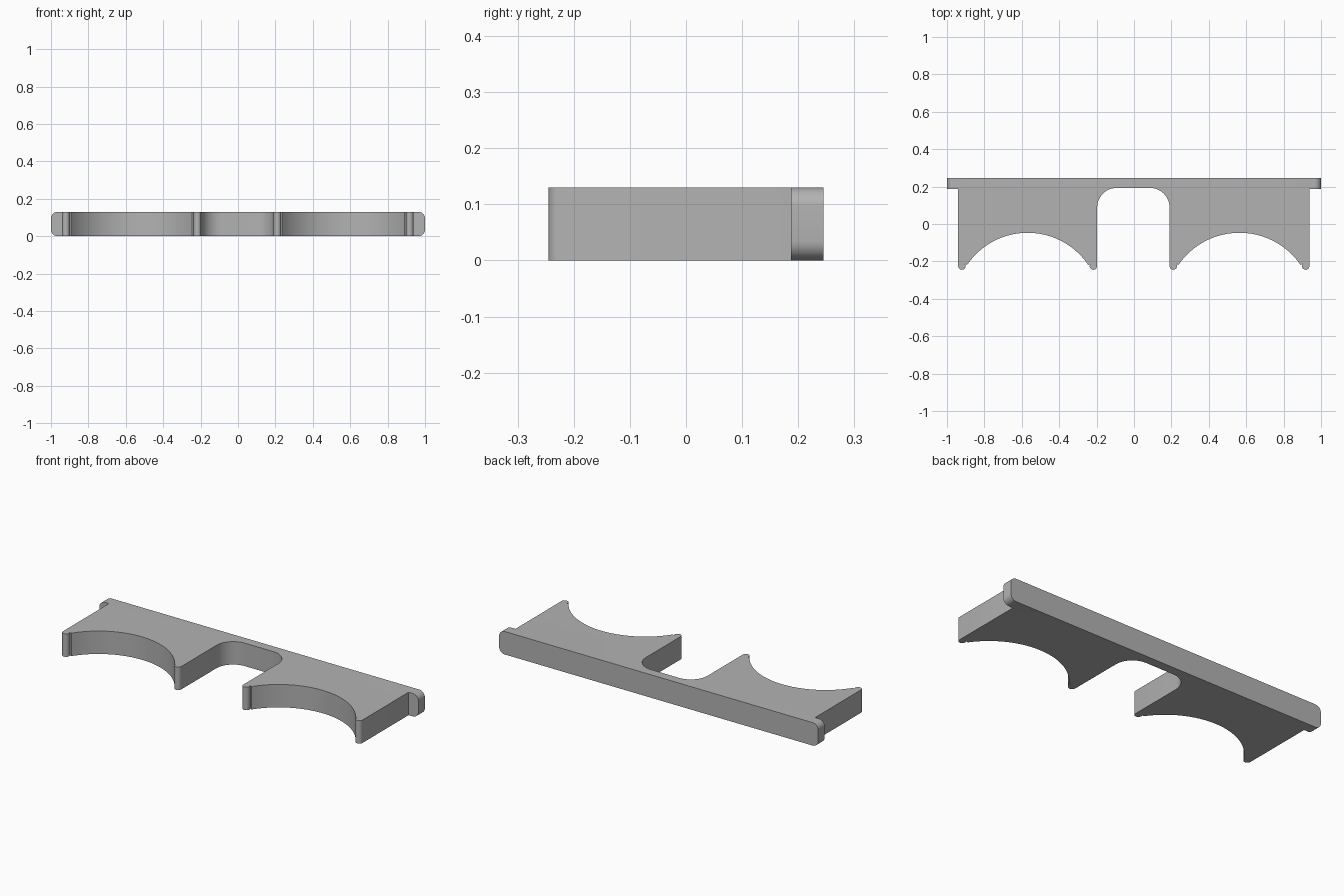
import bpy, bmesh
from math import sin, cos, radians, sqrt

cube = bpy.data.objects.get("Cube")
if cube:
    bpy.data.objects.remove(cube, do_unlink=True)

HEIGHT = 0.13
BACK, RAIL_FRONT, FRONT = 0.245, 0.187, -0.245
TIP_R = 0.02        # rounded leg tips
NOTCH_R = 0.105     # rounded notch corners
ARCH_TOP = -0.047


def arc(cx, cy, r, a0, a1, n):
    """Points on an arc, angles in degrees."""
    steps = [radians(a0 + (a1 - a0) * i / n) for i in range(n + 1)]
    return [(cx + r * cos(a), cy + r * sin(a)) for a in steps]


def arched_front(x0, x1):
    """Two rounded tips joined by an arch tangent to both."""
    mid, half = (x0 + x1) / 2, (x1 - x0) / 2 - TIP_R
    tip_y = FRONT + TIP_R
    drop = ARCH_TOP - tip_y
    r = (half**2 + drop**2 - TIP_R**2) / (2 * (drop + TIP_R))
    rise = sqrt((r + TIP_R)**2 - half**2)
    from math import atan2, degrees
    t = degrees(atan2(rise, half))
    pts = arc(mid - half, tip_y, TIP_R, 180, 360 + t, 10)
    pts += arc(mid, ARCH_TOP - r, r, 180 - t, t, 40)[1:-1]
    pts += arc(mid + half, tip_y, TIP_R, 180 - t, 360, 10)
    return pts


# Outline, counter-clockwise from the back left of the rail
outline = [(-1, BACK), (-1, RAIL_FRONT), (-0.94, RAIL_FRONT)]
outline += arched_front(-0.94, -0.197)
outline += arc(-0.197 + NOTCH_R, RAIL_FRONT - NOTCH_R + 0.006, NOTCH_R, 180, 90, 12)
outline += arc(0.19 - NOTCH_R, RAIL_FRONT - NOTCH_R + 0.006, NOTCH_R, 90, 0, 12)
outline += arched_front(0.19, 0.938)
outline += [(0.938, RAIL_FRONT), (1, RAIL_FRONT), (1, BACK)]

# Extrude the outline to full height
bm = bmesh.new()
base = bm.faces.new([bm.verts.new((x, y, 0)) for x, y in outline])
top = bmesh.ops.extrude_face_region(bm, geom=[base])["geom"]
bmesh.ops.translate(bm, vec=(0, 0, HEIGHT),
                    verts=[v for v in top if isinstance(v, bmesh.types.BMVert)])

# Round the rail ends
ends = [e for e in bm.edges
        if all(abs(v.co.x) > 0.99 for v in e.verts)
        and abs(e.verts[0].co.y - e.verts[1].co.y) > 0.01]
bmesh.ops.bevel(bm, geom=ends, offset=0.035, segments=8, profile=0.5, affect='EDGES')
bmesh.ops.recalc_face_normals(bm, faces=bm.faces)

mesh = bpy.data.meshes.new("double_arch_bracket")
bm.to_mesh(mesh)
bm.free()
bracket = bpy.data.objects.new("double_arch_bracket", mesh)
bpy.context.collection.objects.link(bracket)

# Plain grey finish
grey = bpy.data.materials.new("plain_grey")
grey.use_nodes = True
colour = (0.45, 0.45, 0.45, 1)
grey.diffuse_color = colour
grey.node_tree.nodes["Principled BSDF"].inputs["Base Color"].default_value = colour
mesh.materials.append(grey)

bpy.ops.object.select_all(action='DESELECT')
bracket.select_set(True)
bpy.context.view_layer.objects.active = bracket
bpy.ops.object.shade_smooth_by_angle(angle=radians(30))
